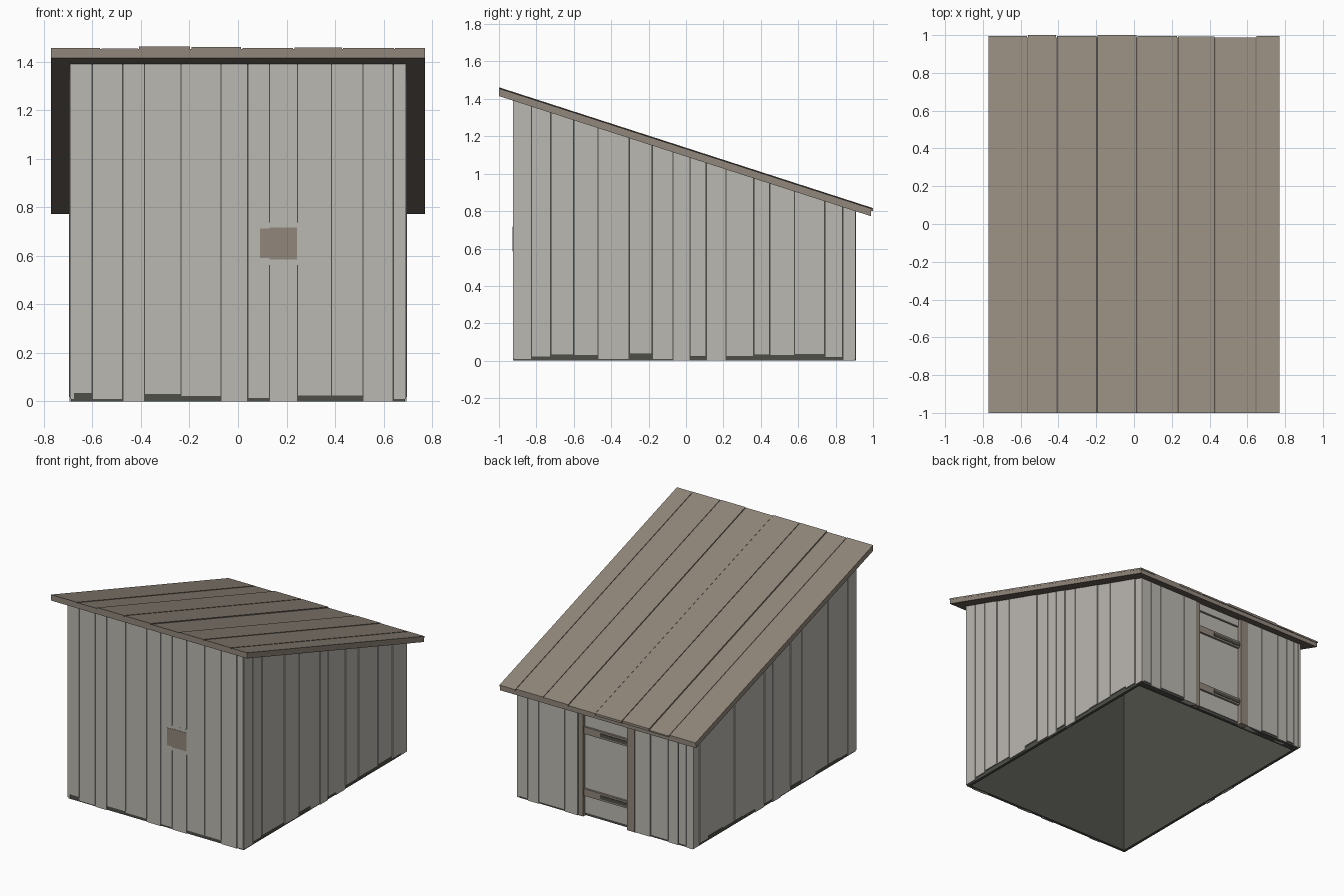
import bpy
import bmesh

cube = bpy.data.objects.get("Cube")
if cube:
    bpy.data.objects.remove(cube, do_unlink=True)


def material(name, srgb):
    rgba = [((c / 255 + 0.055) / 1.055) ** 2.4 for c in srgb] + [1.0]
    mat = bpy.data.materials.new(name)
    mat.use_nodes = True
    mat.diffuse_color = rgba
    mat.node_tree.nodes["Principled BSDF"].inputs["Base Color"].default_value = rgba
    return mat


GREY = material("weathered grey wood", (187, 184, 177))
BROWN = material("brown wood", (145, 135, 123))
DARK = material("dark grey lining", (78, 78, 72))
DARK_BROWN = material("dark brown roof deck", (115, 105, 97))


def roof_line(y):
    """Height of the sloping roof underside."""
    return 1.415 - 0.323 * (y + 1)


def add_box(bm, xs, ys, bottom, top):
    """Box whose bottom and top are heights, or functions of y."""
    def height(level, y):
        return level(y) if callable(level) else level
    for v in bmesh.ops.create_cube(bm, size=1)["verts"]:
        x, y = xs[v.co.x > 0], ys[v.co.y > 0]
        v.co = (x, y, height(top if v.co.z > 0 else bottom, y))


def build(name, boxes, *mats):
    bm = bmesh.new()
    for box in boxes:
        add_box(bm, *box)
    mesh = bpy.data.meshes.new(name)
    bm.to_mesh(mesh)
    bm.free()
    for mat in mats:
        mesh.materials.append(mat)
    obj = bpy.data.objects.new(name, mesh)
    bpy.context.collection.objects.link(obj)
    return obj


GAP = 0.0026


def planks(edges):
    """Neighbouring spans with a narrow gap between them."""
    return [(a + GAP, b - GAP) for a, b in zip(edges, edges[1:])]


# Hollow dark lining, open below, seen through the gaps
build("wall_lining", [
    ((-0.688, -0.668), (-0.919, 0.872), 0, roof_line),
    ((0.668, 0.688), (-0.919, 0.872), 0, roof_line),
    ((-0.668, 0.668), (-0.919, -0.899), 0, roof_line),
    ((-0.668, 0.668), (0.85, 0.872), 0, roof_line),
    ((-0.688, -0.232), (0.872, 0.899), 0, roof_line),
    ((0.215, 0.688), (0.872, 0.899), 0, roof_line)], DARK)

# Front wall boards
front_edges = [-0.685, -0.6, -0.475, -0.385, -0.235, -0.07, 0.04,
               0.13, 0.245, 0.385, 0.515, 0.64, 0.69]
front_lift = [0.035, 0.01, 0, 0.03, 0.022, 0, 0.015, 0, 0.025, 0.025, 0, 0.01]
build("front_boards", [(s, (-0.925, -0.905), z, roof_line)
                       for s, z in zip(planks(front_edges), front_lift)], GREY)

# Side wall boards, mirrored
side_edges = [-0.925, -0.825, -0.725, -0.6, -0.47, -0.305, -0.18, -0.07, 0.02,
              0.11, 0.215, 0.36, 0.45, 0.58, 0.74, 0.84, 0.91]
side_lift = [0.01, 0.022, 0.03, 0.03, 0.01, 0.035, 0.01, 0,
             0.022, 0, 0.025, 0.03, 0.03, 0.035, 0.018, 0.005]
for side, sign in (("left", 1), ("right", -1)):
    boxes = []
    for i, (s, z) in enumerate(zip(planks(side_edges), side_lift)):
        outer = 0.693 + 0.002 * (i % 3)
        boxes.append((sorted((sign * 0.675, sign * outer)), s, z, roof_line))
    build(side + "_boards", boxes, GREY)

# Back wall boards on both sides of the doorway
back_edges = ([-0.69, -0.635, -0.575, -0.495, -0.355, -0.232],
              [0.215, 0.32, 0.525, 0.61, 0.69])
build("back_boards", [(s, (0.865, 0.905), 0.015 * (i % 2), roof_line)
                      for edges in back_edges
                      for i, s in enumerate(planks(edges))], GREY)

# Recessed door with posts, lintel, battens and hinges
build("door_panel", [((-0.172, 0.178), (0.865, 0.878), 0.02, 0.745)], GREY)
build("door_posts", [((-0.232, -0.172), (0.865, 0.908), 0, roof_line),
                     ((0.178, 0.215), (0.865, 0.9), 0, roof_line)], BROWN)
build("door_lintel", [((-0.172, 0.178), (0.865, 0.885), 0.755, roof_line)], GREY)
build("door_battens", [((-0.172, 0.178), (0.87, 0.892), z - 0.025, z + 0.025)
                       for z in (0.17, 0.61)], BROWN)
build("door_hinges", [((-0.172, 0.05), (0.885, 0.896), z - 0.012, z + 0.012)
                      for z in (0.17, 0.61)], DARK)

# Small hatch on the front, almost flush with the boards
build("hatch_backing", [((0.122, 0.252), (-0.9255, -0.91), 0.56, 0.74)], GREY)
build("hatch", [((0.09, 0.13), (-0.927, -0.915), 0.59, 0.713),
                ((0.13, 0.243), (-0.9275, -0.915), 0.585, 0.717)], BROWN)

# Roof deck: brown edges, darker top and underside
deck = build("roof_deck", [((-0.77, 0.77), (-1, 0.988), roof_line,
                            lambda y: roof_line(y) + 0.036)], BROWN, DARK_BROWN)
for face in deck.data.polygons:
    face.material_index = int(abs(face.normal.z) > 0.5)

# Roof planks with slightly uneven ends and heights
roof_edges = [-0.7735, -0.565, -0.41, -0.195, 0.015, 0.23, 0.43, 0.645, 0.7735]
rise = [0.042, 0.04, 0.047, 0.046, 0.041, 0.044, 0.042, 0.041]
tail = [0.994, 1, 0.996, 1, 0.995, 0.992, 0.988, 0.994]
build("roof_planks", [(s, (-1, t), lambda y: roof_line(y) + 0.03,
                       lambda y, r=r: roof_line(y) + r)
                      for s, r, t in zip(planks(roof_edges), rise, tail)], BROWN)
